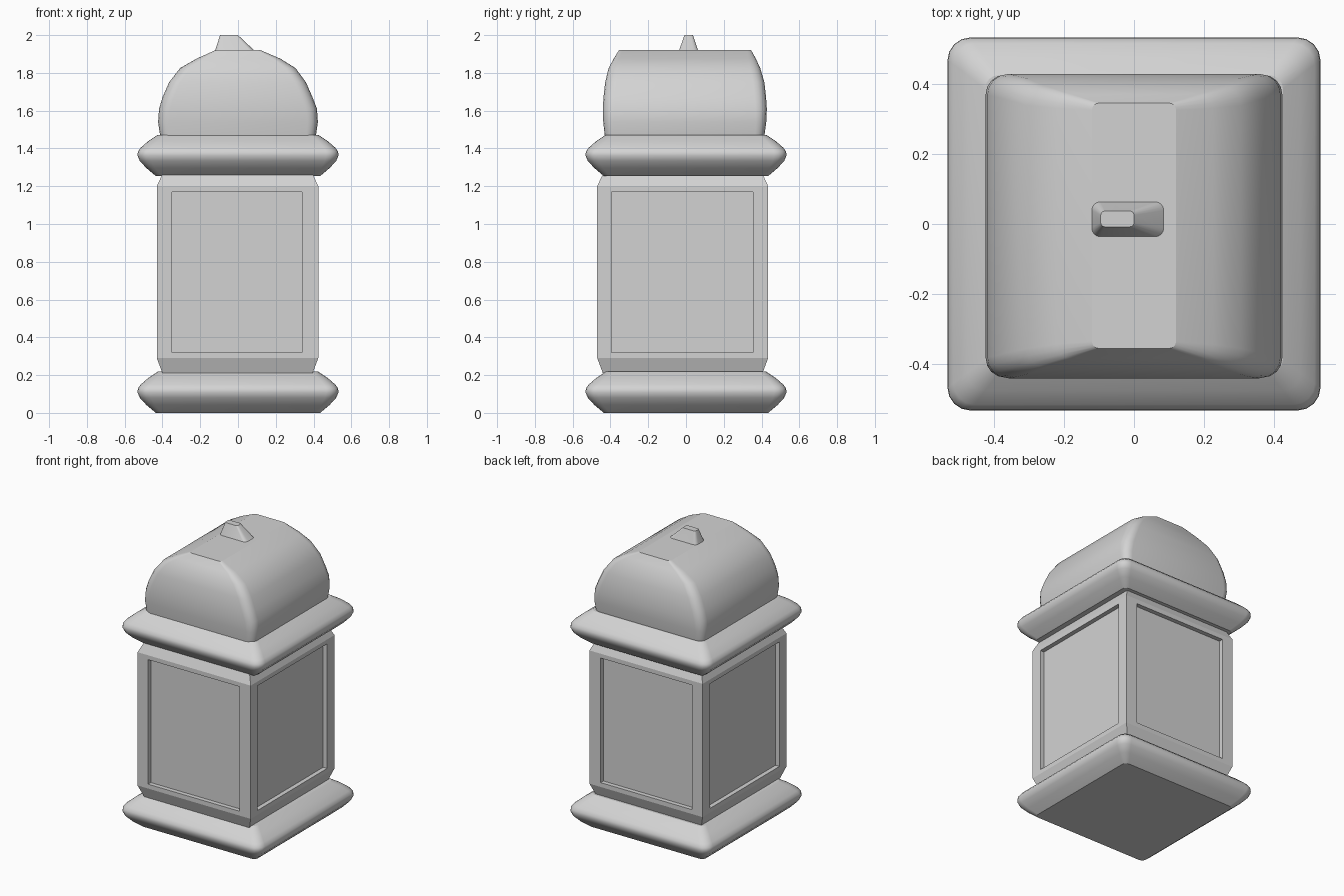
import bpy, bmesh, math
from mathutils import Vector

cube = bpy.data.objects.get("Cube")
if cube:
    bpy.data.objects.remove(cube, do_unlink=True)

stone = bpy.data.materials.new("plain_grey")
stone.use_nodes = True
GREY = (0.65, 0.65, 0.65, 1)
stone.diffuse_color = GREY
stone.node_tree.nodes["Principled BSDF"].inputs["Base Color"].default_value = GREY


def ring_points(x0, x1, y0, y1, z, r, steps):
    """Rectangle at height z with corners rounded by radius r."""
    if r == 0:
        return [Vector(p) for p in ((x1, y1, z), (x0, y1, z), (x0, y0, z), (x1, y0, z))]
    points = []
    corners = ((x1 - r, y1 - r), (x0 + r, y1 - r), (x0 + r, y0 + r), (x1 - r, y0 + r))
    for i, (cx, cy) in enumerate(corners):
        for k in range(steps + 1):
            a = (i + k / steps) * math.pi / 2
            points.append(Vector((cx + r * math.cos(a), cy + r * math.sin(a), z)))
    return points


def loft(rings, smooth=True, steps=4):
    """Skin a stack of rings; the flat caps keep a sharp rim."""
    bm = bmesh.new()
    loops = [[bm.verts.new(p) for p in ring_points(*ring, steps)] for ring in rings]
    n = len(loops[0])
    for low, high in zip(loops, loops[1:]):
        for i in range(n):
            j = (i + 1) % n
            bm.faces.new((low[i], low[j], high[j], high[i])).smooth = smooth
    for cap in (bm.faces.new(loops[0][::-1]), bm.faces.new(loops[-1])):
        for edge in cap.edges:
            edge.smooth = False
    bm.normal_update()
    return bm


def finish(bm, name):
    mesh = bpy.data.meshes.new(name)
    bm.to_mesh(mesh)
    bm.free()
    mesh.materials.append(stone)
    obj = bpy.data.objects.new(name, mesh)
    bpy.context.collection.objects.link(obj)
    return obj


# Cushion-shaped slabs: (half width, height, corner radius)
slab_profile = [(0.435, 0, 0.03), (0.485, 0.042, 0.045), (0.52, 0.08, 0.06),
                (0.532, 0.108, 0.065), (0.53, 0.13, 0.065), (0.515, 0.15, 0.06),
                (0.475, 0.185, 0.05), (0.425, 0.218, 0.04)]
for name, z in (("base_slab", 0), ("upper_slab", 1.254)):
    finish(loft([(-w, w, -w, w, z + h, r) for w, h, r in slab_profile]), name)

# Square body with bevelled ends and a sunken panel on each side
body = loft([(-0.4, 0.395, -0.44, 0.405, 0.21, 0),
             (-0.43, 0.425, -0.47, 0.435, 0.29, 0),
             (-0.43, 0.425, -0.47, 0.435, 1.2, 0),
             (-0.4, 0.395, -0.44, 0.405, 1.265, 0)], smooth=False)
sides = [f for f in body.faces if abs(f.normal.z) < 0.01]
bmesh.ops.inset_individual(body, faces=sides, thickness=0.042)
for f in sides:
    for v in f.verts:
        if abs(f.normal.y) > 0.5:
            v.co.x = 0.34 if v.co.x > 0 else -0.35
        else:
            v.co.y = 0.355 if v.co.y > 0 else -0.395
for f in sides:
    normal = f.normal.copy()
    panel = bmesh.ops.extrude_discrete_faces(body, faces=[f])["faces"][0]
    bmesh.ops.translate(body, verts=panel.verts[:], vec=normal * -0.03)
finish(body, "panelled_body")

# Vaulted roof ending in a long flat ridge
finish(loft([(-0.412, 0.412, -0.43, 0.415, 1.465, 0.05),
             (-0.423, 0.423, -0.438, 0.425, 1.54, 0.055),
             (-0.418, 0.418, -0.44, 0.428, 1.61, 0.06),
             (-0.4, 0.395, -0.437, 0.424, 1.67, 0.06),
             (-0.365, 0.36, -0.428, 0.415, 1.75, 0.06),
             (-0.307, 0.305, -0.41, 0.393, 1.825, 0.055),
             (-0.22, 0.225, -0.383, 0.37, 1.875, 0.04),
             (-0.12, 0.12, -0.355, 0.345, 1.92, 0.02)]), "vaulted_roof")

# Small lopsided knob on the ridge
finish(loft([(-0.122, 0.09, -0.038, 0.065, 1.915, 0.025),
             (-0.095, 0, -0.008, 0.037, 2.0, 0.012)]), "roof_knob")
